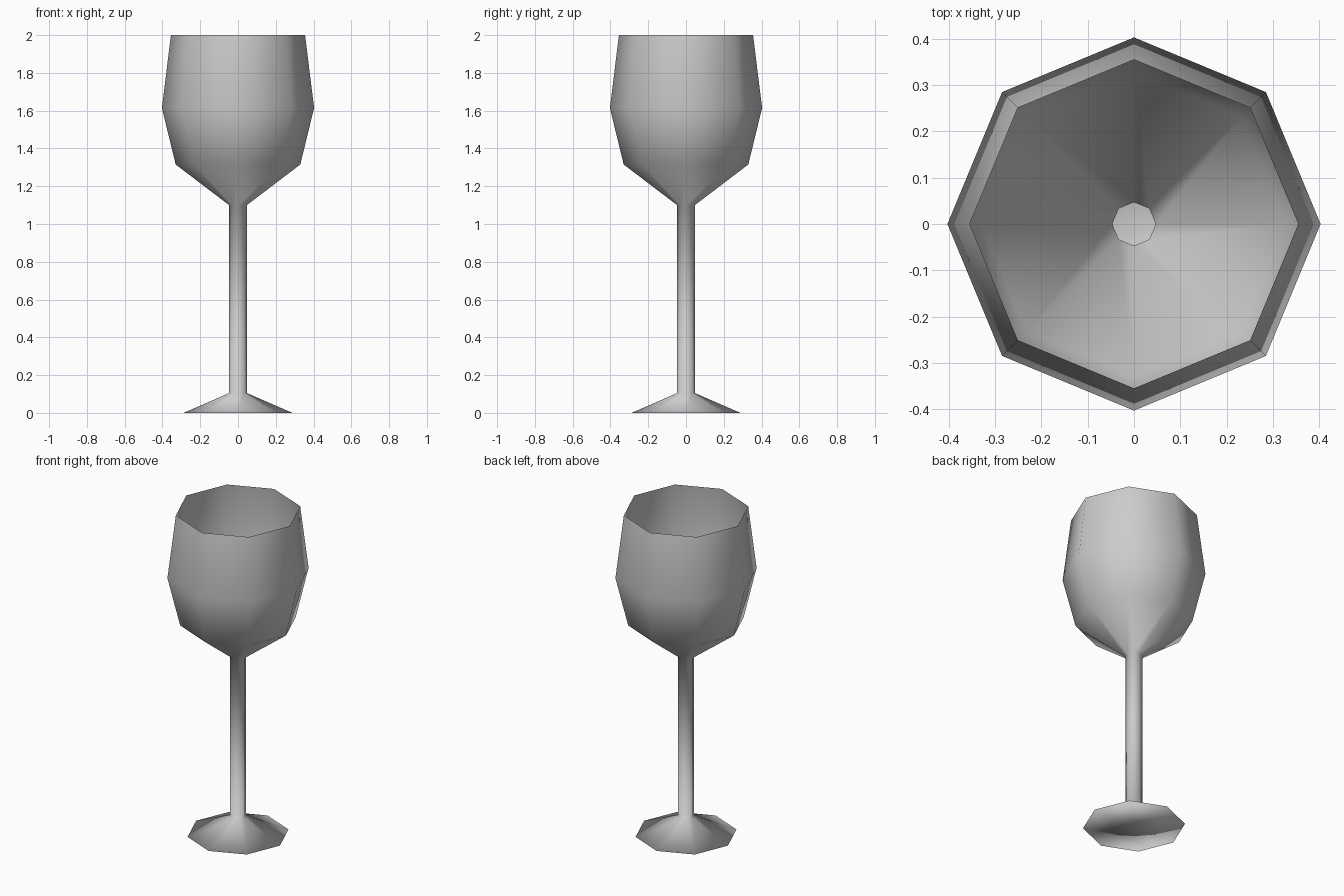
import bpy, bmesh, math

cube = bpy.data.objects.get("Cube")
if cube:
    bpy.data.objects.remove(cube, do_unlink=True)

SIDES = 8

# One grey for the whole glass
grey = bpy.data.materials.new("plain_grey")
grey.use_nodes = True
colour = (0.6, 0.6, 0.6, 1)
grey.diffuse_color = colour
grey.node_tree.nodes["Principled BSDF"].inputs["Base Color"].default_value = colour

# Half profile (radius, height): foot underside, foot, hollow stem, open bowl
profile = [
    (0, 0), (0.288, 0),
    (0.047, 0.105), (0.047, 1.1),
    (0.33, 1.315), (0.403, 1.615), (0.355, 2),
]

# Turn the thin single-walled profile around the vertical axis
bm = bmesh.new()
points = [bm.verts.new((r, 0, z)) for r, z in profile]
edges = [bm.edges.new(pair) for pair in zip(points, points[1:])]
bmesh.ops.spin(bm, geom=points + edges, cent=(0, 0, 0), axis=(0, 0, 1),
               angle=math.tau, steps=SIDES)
bmesh.ops.remove_doubles(bm, verts=bm.verts[:], dist=0.001)
bmesh.ops.recalc_face_normals(bm, faces=bm.faces[:])
for face in bm.faces:
    face.smooth = True

mesh = bpy.data.meshes.new("wine_glass")
bm.to_mesh(mesh)
bm.free()
mesh.materials.append(grey)
glass = bpy.data.objects.new("wine_glass", mesh)
bpy.context.collection.objects.link(glass)
